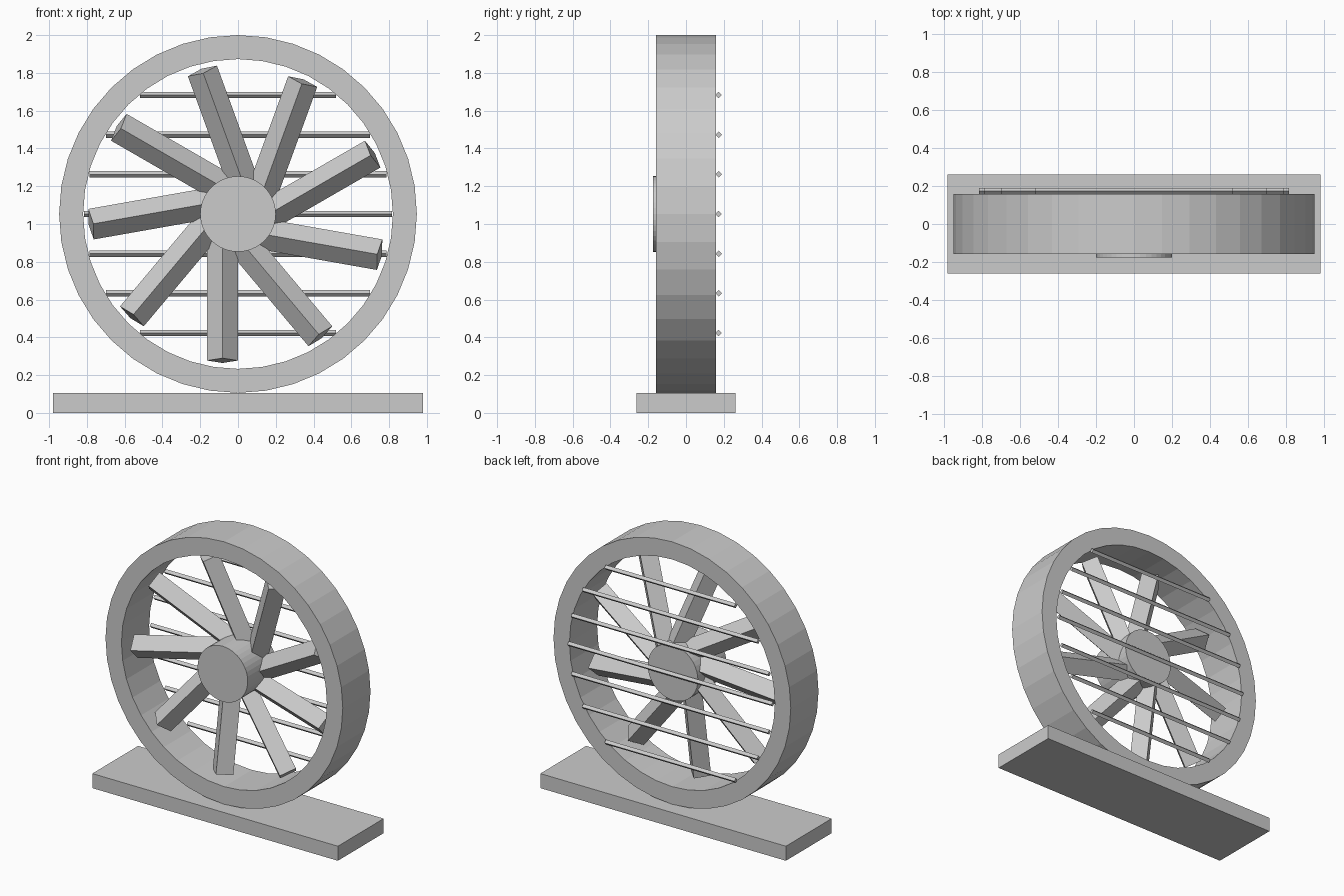
import bpy, bmesh
from math import radians, sqrt
from mathutils import Matrix, Vector

cube = bpy.data.objects.get("Cube")
if cube:
    bpy.data.objects.remove(cube, do_unlink=True)

grey = bpy.data.materials.new("plain grey")
grey.use_nodes = True
COLOUR = (0.6, 0.6, 0.6, 1)
grey.diffuse_color = COLOUR
grey.node_tree.nodes["Principled BSDF"].inputs["Base Color"].default_value = COLOUR

CENTRE = Vector((0, 0, 1.053))
RING_IN, RING_OUT, RING_HALF = 0.82, 0.947, 0.158
X_TURN = Matrix.Rotation(radians(90), 4, 'X')
Y_TURN = Matrix.Rotation(radians(90), 4, 'Y')


def add_object(name, bm):
    bmesh.ops.recalc_face_normals(bm, faces=bm.faces)
    mesh = bpy.data.meshes.new(name)
    bm.to_mesh(mesh)
    bm.free()
    mesh.materials.append(grey)
    obj = bpy.data.objects.new(name, mesh)
    bpy.context.collection.objects.link(obj)
    return obj


def add_prism(name, sides, radius, length, matrix):
    bm = bmesh.new()
    bmesh.ops.create_cone(bm, cap_ends=True, segments=sides, radius1=radius,
                          radius2=radius, depth=length, matrix=matrix)
    return add_object(name, bm)


# Base slab
bm = bmesh.new()
bmesh.ops.create_cube(bm, size=1, matrix=Matrix.Translation((0, 0, 0.0525))
                      @ Matrix.Diagonal((1.96, 0.522, 0.105, 1)))
add_object("base", bm)

# Ring: a rectangular profile spun around the y axis
bm = bmesh.new()
corners = [bm.verts.new(CENTRE + Vector((r, y, 0))) for r, y in (
    (RING_IN, -RING_HALF), (RING_OUT, -RING_HALF),
    (RING_OUT, RING_HALF), (RING_IN, RING_HALF))]
edges = [bm.edges.new((corners[i], corners[(i + 1) % 4])) for i in range(4)]
bmesh.ops.spin(bm, geom=corners + edges, cent=CENTRE, axis=(0, 1, 0),
               angle=radians(360), steps=40, use_merge=True)
bmesh.ops.remove_doubles(bm, verts=bm.verts, dist=0.0005)
add_object("ring", bm)

# Hub
add_prism("hub", 40, 0.2, 0.325,
          Matrix.Translation(CENTRE + Vector((0, -0.0125, 0))) @ X_TURN)

# Blades: square bars set off-centre, tips leaning forward
for i in range(9):
    place = (Matrix.Translation(CENTRE) @ Matrix.Rotation(radians(20 + 40 * i), 4, 'Y')
             @ Matrix.Translation((0.082, 0, 0.44))
             @ Matrix.Rotation(radians(9), 4, 'X'))
    add_prism(f"blade_{i + 1}", 4, 0.082, 0.68, place)

# Guard bars across the back
for i in range(-3, 4):
    height = 0.21 * i
    half = sqrt(RING_IN ** 2 - height ** 2) - 0.006
    add_prism(f"guard_bar_{i + 4}", 4, 0.017, 2 * half,
              Matrix.Translation(CENTRE + Vector((0, 0.173, height))) @ Y_TURN)
